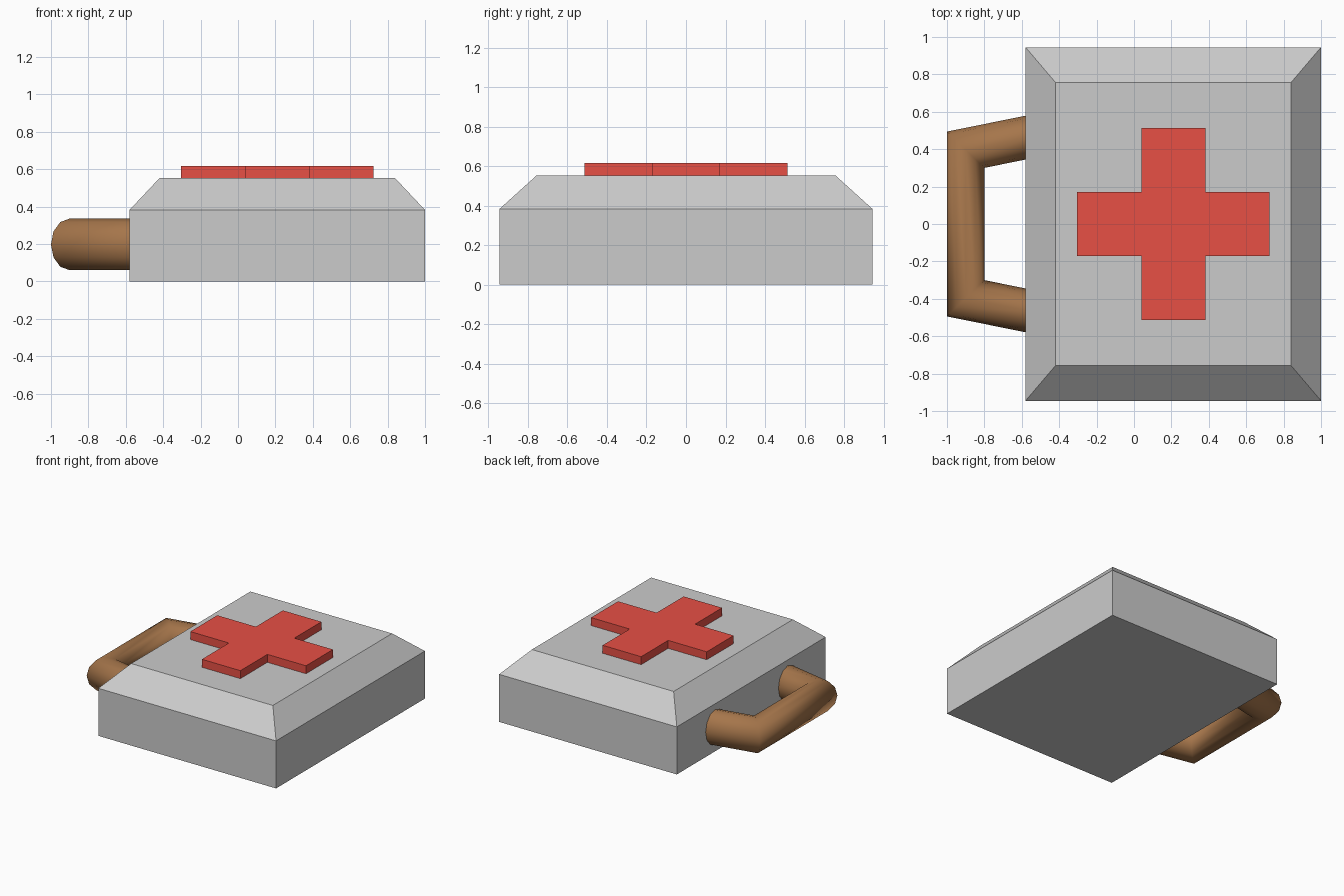
import bpy, bmesh
from math import sin, cos, tau

if "Cube" in bpy.data.objects:
    bpy.data.objects.remove(bpy.data.objects["Cube"])


def make_object(name, bm, color=None):
    bmesh.ops.recalc_face_normals(bm, faces=bm.faces)
    mesh = bpy.data.meshes.new(name)
    bm.to_mesh(mesh)
    bm.free()
    obj = bpy.data.objects.new(name, mesh)
    bpy.context.collection.objects.link(obj)
    if color:
        mat = bpy.data.materials.new(name + "_colour")
        mat.diffuse_color = (*color, 1)
        mat.use_nodes = True
        mat.node_tree.nodes["Principled BSDF"].inputs["Base Color"].default_value = mat.diffuse_color
        mesh.materials.append(mat)
    return obj


def loft(rings, caps=True):
    """Skin a list of equal-length closed rings."""
    bm = bmesh.new()
    rows = [[bm.verts.new(p) for p in ring] for ring in rings]
    n = len(rows[0])
    for a, b in zip(rows, rows[1:]):
        for i in range(n):
            j = (i + 1) % n
            bm.faces.new((a[i], a[j], b[j], b[i]))
    if caps:
        bm.faces.new(rows[0])
        bm.faces.new(rows[-1])
    return bm


CX = 0.21  # centre of the case in x


def rect(hx, hy, z):
    return [(CX + sx * hx, sy * hy, z) for sx, sy in ((-1, -1), (1, -1), (1, 1), (-1, 1))]


# Case: box with a bevelled top
make_object("case", loft([rect(0.79, 0.945, 0), rect(0.79, 0.945, 0.382), rect(0.63, 0.757, 0.552)]))

# Raised cross on the lid
L, W = 0.514, 0.171
quarter = [(W, W), (W, L), (-W, L)]
outline = []
for _ in range(4):
    outline += quarter
    quarter = [(-y, x) for x, y in quarter]
make_object("cross", loft([[(CX + x, y, z) for x, y in outline] for z in (0.552, 0.616)]),
            (0.8, 0.08, 0.06))

# Carry handle: 12-sided tube with mitred corners, ends sunk into the case
SIDES = 12


def tube_ring(cx, cy, ux, uy):
    return [(cx + ux * cos(tau * i / SIDES), cy + uy * cos(tau * i / SIDES),
             0.198 + 0.138 * sin(tau * i / SIDES)) for i in range(SIDES)]


end, corner = (-0.55, 0.468, 0.0, 0.117), (-0.9, 0.397, -0.1, 0.097)
half = [tube_ring(*end), tube_ring(*corner)]
other = [[(x, -y, z) for x, y, z in ring] for ring in reversed(half)]
handle = make_object("handle", loft(half + other, caps=False), (0.38, 0.18, 0.07))
handle.data.shade_smooth()
